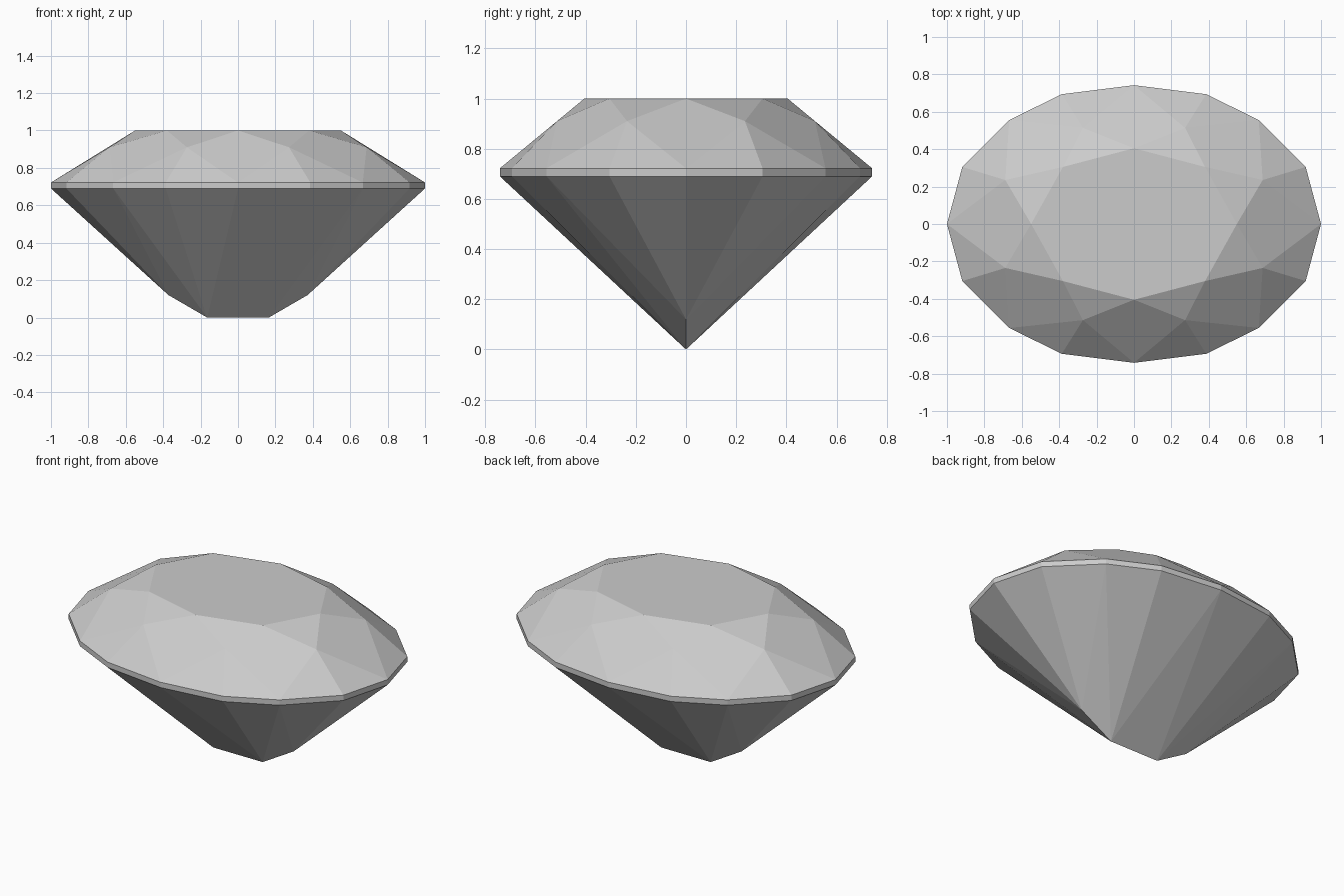
import bpy
import bmesh

if "Cube" in bpy.data.objects:
    bpy.data.objects.remove(bpy.data.objects["Cube"], do_unlink=True)

GREY = (0.6, 0.6, 0.6, 1)
TABLE_Z, BREAK_Z, GIRDLE_TOP, GIRDLE_LOW, KEEL_Z = 1.0, 0.91, 0.722, 0.69, 0.12

mat = bpy.data.materials.new("stone grey")
mat.use_nodes = True
mat.diffuse_color = GREY
mat.node_tree.nodes["Principled BSDF"].inputs["Base Color"].default_value = GREY


def full_ring(quarter):
    """Mirror a quarter outline in x and y into a counter-clockwise ring."""
    half = quarter + [(-x, y) for x, y in reversed(quarter) if x > 0]
    return half + [(-x, -y) for x, y in half if (x, y) not in (half[0], half[-1])] \
        if quarter[0][1] == 0 else half + [(-x, -y) for x, y in half]


# Quarter outlines, from the long axis to the short axis
girdle = full_ring([(1, 0), (0.918, 0.305), (0.667, 0.556), (0.386, 0.694), (0, 0.742)])
table = full_ring([(0.55, 0), (0.38, 0.305), (0, 0.405)])
breaks = full_ring([(0.688, 0.235), (0.273, 0.514)])

bm = bmesh.new()


def add_ring(outline, z):
    return [bm.verts.new((x, y, z)) for x, y in outline]


top = add_ring(table, TABLE_Z)
mid = add_ring(breaks, BREAK_Z)
upper = add_ring(girdle, GIRDLE_TOP)
lower = add_ring(girdle, GIRDLE_LOW)

# Crown: table, star facets, kites and upper girdle facets
bm.faces.new(top)
for i in range(8):
    g = 2 * i
    bm.faces.new((top[i], mid[i], top[(i + 1) % 8]))
    bm.faces.new((top[i], mid[i - 1], upper[g], mid[i]))
    bm.faces.new((mid[i], upper[g], upper[g + 1]))
    bm.faces.new((mid[i], upper[g + 1], upper[(g + 2) % 16]))

# Girdle band
for i in range(16):
    j = (i + 1) % 16
    bm.faces.new((upper[i], lower[i], lower[j], upper[j]))

# Pavilion: facets fan from the girdle to a bent keel along x
tip_r, tip_l = (bm.verts.new((s * 0.165, 0, 0)) for s in (1, -1))
bend_r, bend_l = (bm.verts.new((s * 0.372, 0, KEEL_Z)) for s in (1, -1))
for i in range(16):
    right = i < 4 or i >= 12
    near_end = i in (0, 1, 6, 7, 8, 9, 14, 15)
    tip = (bend_r if right else bend_l) if near_end else (tip_r if right else tip_l)
    bm.faces.new((lower[i], tip, lower[(i + 1) % 16]))
for i, tip, bend in ((2, tip_r, bend_r), (6, tip_l, bend_l),
                     (10, tip_l, bend_l), (14, tip_r, bend_r)):
    bm.faces.new((lower[i], bend, tip))
for i in (4, 12):
    bm.faces.new((lower[i], tip_r, tip_l))

bmesh.ops.recalc_face_normals(bm, faces=bm.faces)
mesh = bpy.data.meshes.new("oval_cut_gem")
bm.to_mesh(mesh)
bm.free()
mesh.materials.append(mat)
gem = bpy.data.objects.new("oval_cut_gem", mesh)
bpy.context.collection.objects.link(gem)
